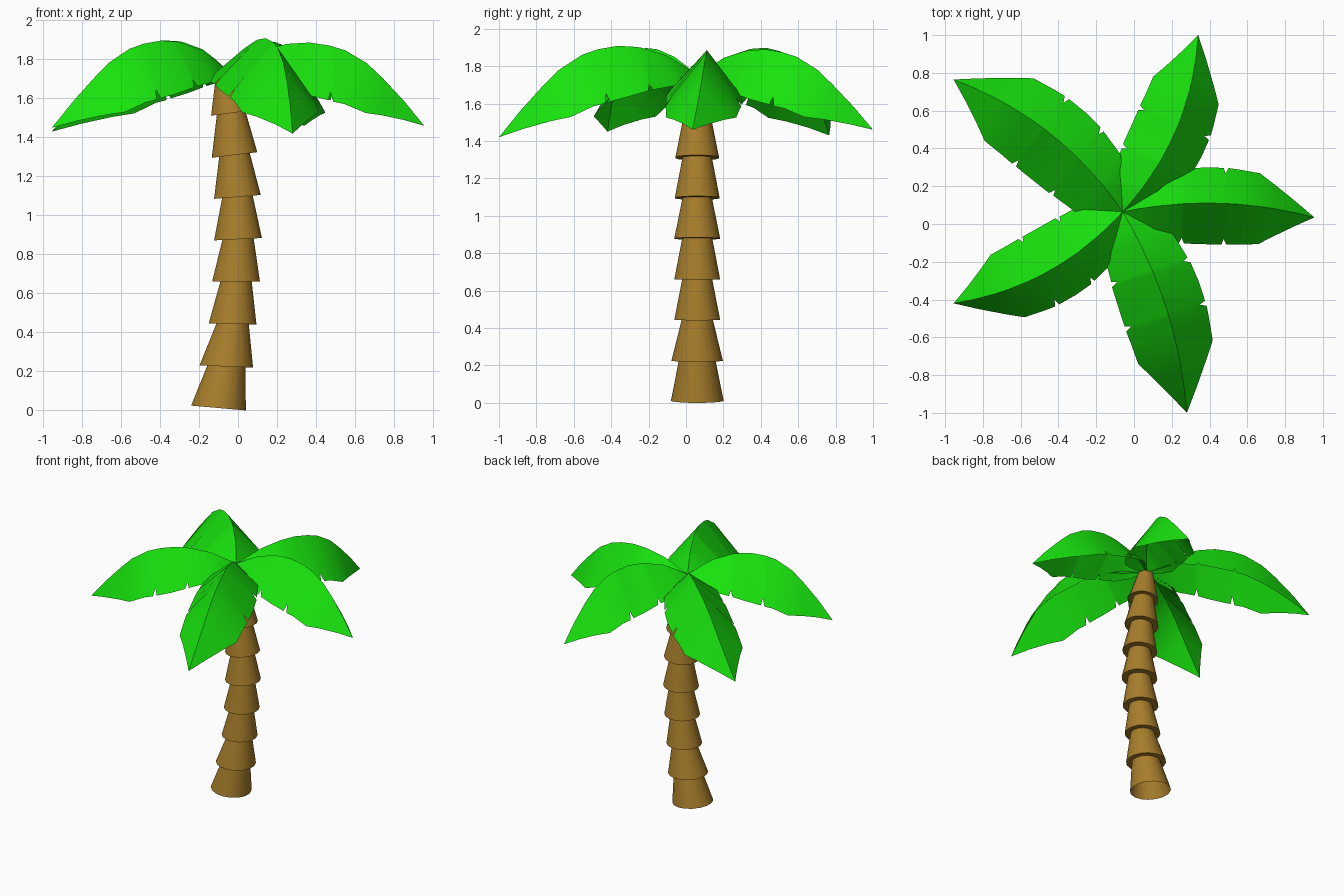
import bpy, bmesh, math
from mathutils import Vector

if "Cube" in bpy.data.objects:
    bpy.data.objects.remove(bpy.data.objects["Cube"])


def material(name, color):
    m = bpy.data.materials.new(name)
    m.diffuse_color = (*color, 1)
    m.use_nodes = True
    m.node_tree.nodes["Principled BSDF"].inputs["Base Color"].default_value = m.diffuse_color
    return m


def make_object(name, bm, mat, angle):
    me = bpy.data.meshes.new(name)
    bm.to_mesh(me)
    bm.free()
    ob = bpy.data.objects.new(name, me)
    bpy.context.collection.objects.link(ob)
    me.materials.append(mat)
    bpy.ops.object.select_all(action='DESELECT')
    ob.select_set(True)
    bpy.context.view_layer.objects.active = ob
    bpy.ops.object.shade_smooth_by_angle(angle=math.radians(angle))
    return ob


BARK = material("bark", (0.387, 0.205, 0.024))
LEAF = material("leaf", (0.009, 0.76, 0.004))
SIDES = 16
CY = 0.06

# Trunk: stacked flared collars (x, z, bottom radius, top radius, rim slope)
COLLARS = [
    (-0.100, 0.012, 0.143, 0.100, -0.088),
    (-0.060, 0.225, 0.140, 0.085, -0.040),
    (-0.028, 0.443, 0.125, 0.082, -0.015),
    (-0.010, 0.660, 0.125, 0.082, 0.000),
    (0.000, 0.878, 0.125, 0.080, 0.050),
    (-0.003, 1.095, 0.122, 0.080, 0.085),
    (-0.018, 1.310, 0.119, 0.075, 0.125),
    (-0.035, 1.525, 0.105, 0.055, 0.130),
]
TOP = (-0.058, 1.735, 0, 0, 0.130)


def ring(bm, x, z, r, slope):
    pts = [2 * math.pi * (i + 0.5) / SIDES for i in range(SIDES)]
    return [bm.verts.new((x + r * math.cos(a), CY + r * math.sin(a),
                          z + slope * r * math.cos(a))) for a in pts]


bm = bmesh.new()
prev = None
for low, high in zip(COLLARS, COLLARS[1:] + [TOP]):
    rings = [ring(bm, low[0], low[1], low[2], low[4]),
             ring(bm, high[0], high[1], low[3], high[4])]
    for nxt in rings:
        if prev:
            for i in range(SIDES):
                j = (i + 1) % SIDES
                bm.faces.new((prev[i], prev[j], nxt[j], nxt[i]))
        prev = nxt
bm.faces.new(prev)
make_object("trunk", bm, BARK, 30)

# Frond stations: t along the rib, rib height, half width, edge drop
STATIONS = [
    (0.00, 1.75, 0.000, 0.00), (0.08, 1.80, 0.095, 0.09),
    (0.17, 1.85, 0.170, 0.16), (0.30, 1.887, 0.190, 0.225),
    (0.31, 1.889, 0.165, 0.195), (0.325, 1.891, 0.195, 0.235),
    (0.42, 1.897, 0.200, 0.27), (0.52, 1.881, 0.200, 0.28),
    (0.53, 1.878, 0.170, 0.235), (0.545, 1.873, 0.200, 0.28),
    (0.60, 1.855, 0.195, 0.275), (0.71, 1.785, 0.185, 0.255),
    (0.79, 1.705, 0.134, 0.19), (0.90, 1.58, 0.064, 0.095),
    (1.00, 1.45, 0.000, 0.00),
]
BASE = Vector((-0.06, 0.065, 0))


def frond(name, tip, bend, lift):
    """Drooping folded leaf from the crown to the tip, bowed sideways by bend."""
    chord = Vector((tip[0], tip[1], 0)) - BASE
    length = chord.length
    left = Vector((-chord.y, chord.x, 0)) / length
    bm = bmesh.new()
    rows = []
    for t, z, w, drop in STATIONS:
        bow = bend * 4 * t * (1 - t)
        zz = z + (tip[2] - 1.45) * t + lift * math.sin(math.pi * t)
        row = []
        for side in (1, 0, -1):
            lat = bow * (0.75 if side else 1) + side * w * length
            p = BASE + chord * t + left * lat
            p.z = zz - abs(side) * drop
            row.append(p)
        rows.append([bm.verts.new(p) for p in row])
    for a, b in zip(rows, rows[1:]):
        for k in (0, 1):
            bm.faces.new((a[k], a[k + 1], b[k + 1], b[k]))
    bmesh.ops.remove_doubles(bm, verts=bm.verts, dist=0.0005)
    make_object(name, bm, LEAF, 30)


frond("frond_right", (0.955, 0.035, 1.46), 0.06, -0.015)
frond("frond_back_right", (0.34, 1.0, 1.46), -0.09, -0.012)
frond("frond_back_left", (-0.955, 0.765, 1.43), -0.09, 0.01)
frond("frond_front_left", (-0.955, -0.42, 1.45), 0.09, 0.0)
frond("frond_front_right", (0.28, -1.0, 1.42), 0.065, 0.025)
